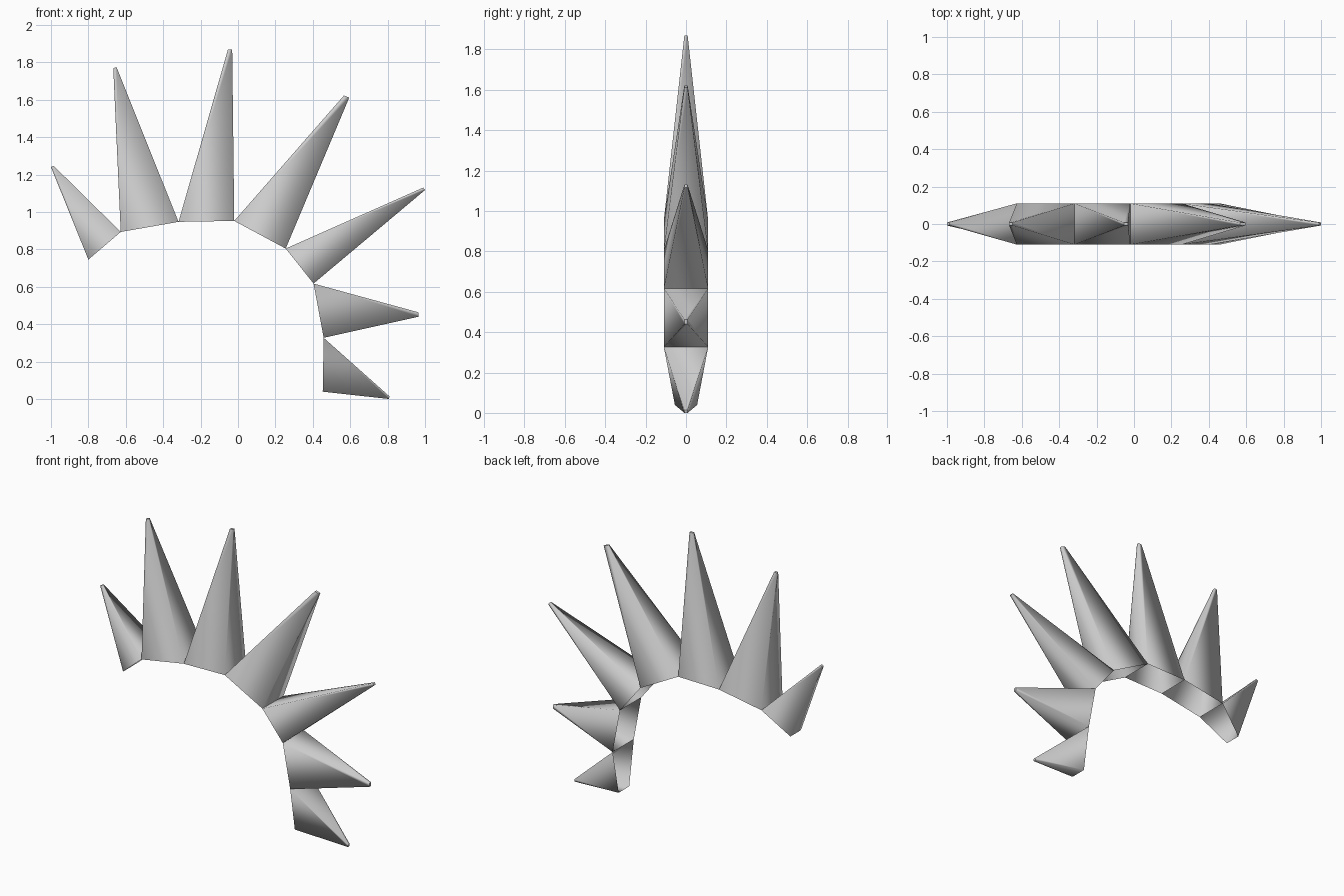
import bpy
import bmesh

cube = bpy.data.objects.get("Cube")
if cube:
    bpy.data.objects.remove(cube)

grey = bpy.data.materials.new("light grey")
grey.use_nodes = True
colour = (0.6, 0.6, 0.6, 1)
grey.diffuse_color = colour
grey.node_tree.nodes["Principled BSDF"].inputs["Base Color"].default_value = colour

# Arched band: x, z and half depth where neighbouring spikes meet
arch = [(-0.8, 0.745, 0.055), (-0.627, 0.893, 0.11), (-0.318, 0.947, 0.11),
        (-0.02, 0.952, 0.11), (0.255, 0.804, 0.11), (0.404, 0.617, 0.11),
        (0.458, 0.327, 0.11), (0.453, 0.039, 0.055)]

# Both corners of each blunt tip, in the same order as the base
tips = [((-1.0, 1.24), (-0.986, 1.247)), ((-0.667, 1.77), (-0.649, 1.773)),
        ((-0.054, 1.868), (-0.031, 1.87)), ((0.566, 1.622), (0.595, 1.612)),
        ((0.99, 1.13), (1.0, 1.117)), ((0.966, 0.463), (0.966, 0.44)),
        ((0.81, 0.014), (0.807, 0.0))]

TIP_DEPTH = 0.008


def spike(name, start, end, tip):
    """Hollow four-sided spike, open at the base, with a flat blunt tip."""
    bm = bmesh.new()

    def ring(p, q, dp, dq):
        return [bm.verts.new(c) for c in ((p[0], -dp, p[1]), (q[0], -dq, q[1]),
                                          (q[0], dq, q[1]), (p[0], dp, p[1]))]

    base = ring(start, end, start[2], end[2])
    top = ring(tip[0], tip[1], TIP_DEPTH, TIP_DEPTH)
    for i in range(4):
        j = (i + 1) % 4
        bm.faces.new((base[i], base[j], top[j], top[i])).smooth = True
    # Sharp rim keeps the tip from bending the shading of the sides
    for edge in bm.faces.new(top).edges:
        edge.smooth = False
    mesh = bpy.data.meshes.new(name)
    bm.to_mesh(mesh)
    bm.free()
    mesh.materials.append(grey)
    bpy.context.collection.objects.link(bpy.data.objects.new(name, mesh))


# Row of spikes fanning around the arch
for n, tip in enumerate(tips):
    spike(f"spike_{n + 1}", arch[n], arch[n + 1], tip)
